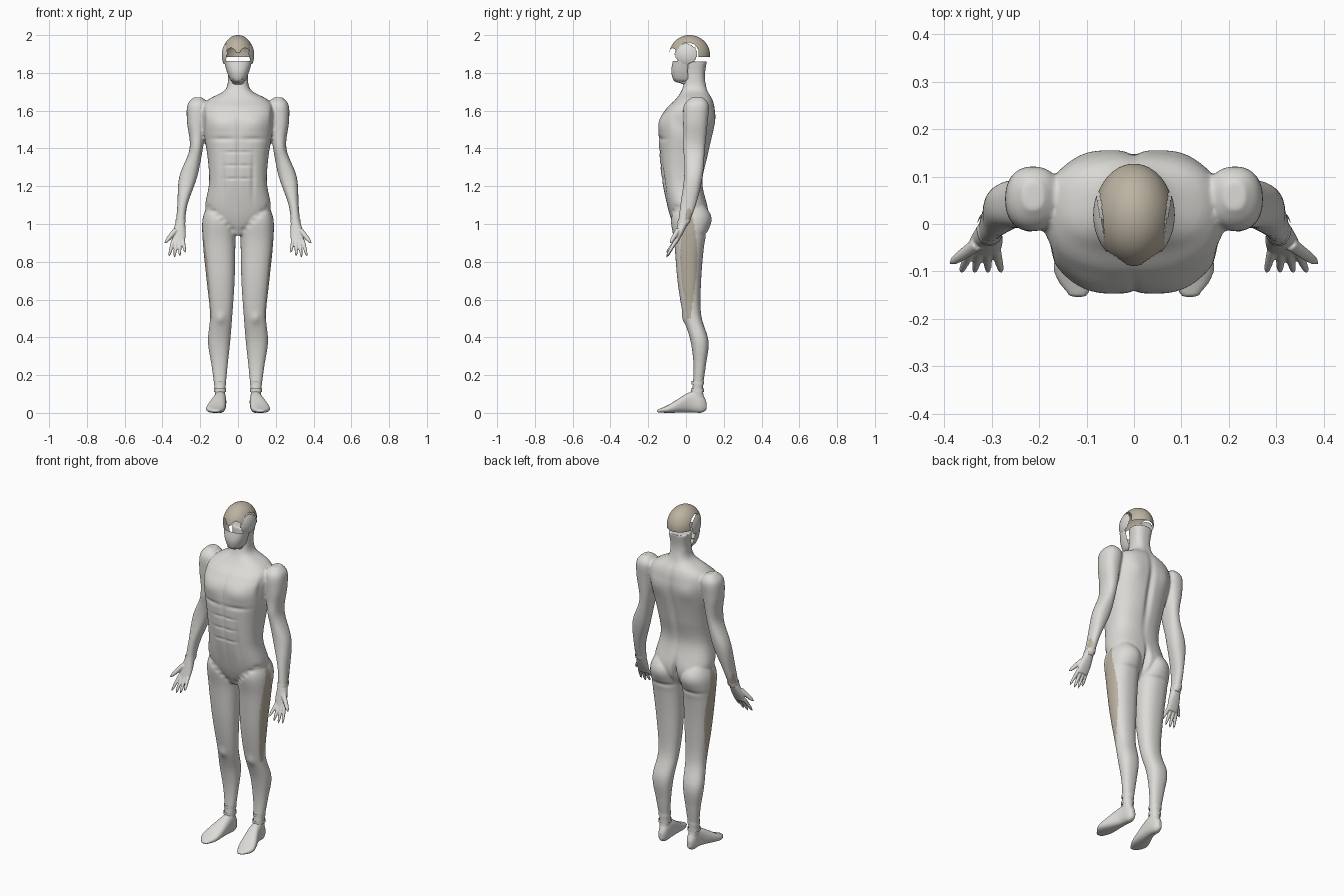
import bpy, bmesh, math
from mathutils import Vector

if "Cube" in bpy.data.objects:
    bpy.data.objects.remove(bpy.data.objects["Cube"])

tan = bpy.data.materials.new("tendon_tan")
tan.diffuse_color = (0.50, 0.45, 0.36, 1)
tan.use_nodes = True
tan.node_tree.nodes["Principled BSDF"].inputs["Base Color"].default_value = tan.diffuse_color
grey = bpy.data.materials.new("muscle_grey")
grey.diffuse_color = (0.72, 0.71, 0.68, 1)
grey.use_nodes = True
grey.node_tree.nodes["Principled BSDF"].inputs["Base Color"].default_value = grey.diffuse_color


def spline(rows, steps=6):
    """Catmull-Rom interpolation of section rows."""
    out = []
    for i in range(len(rows) - 1):
        p = [rows[max(i - 1, 0)], rows[i], rows[i + 1], rows[min(i + 2, len(rows) - 1)]]
        for k in range(steps):
            t = k / steps
            out.append([b + 0.5 * t * (c - a + t * (2 * a - 5 * b + 4 * c - d + t * (3 * b - a - 3 * c + d)))
                        for a, b, c, d in zip(*p)])
    return out + [list(rows[-1])]


def skin(bm, rings, cap=True):
    n = len(rings[0])
    for r, q in zip(rings, rings[1:]):
        for i in range(n):
            bm.faces.new((r[i], r[(i + 1) % n], q[(i + 1) % n], q[i]))
    if cap:
        bm.faces.new(rings[0])
        bm.faces.new(rings[-1])


def loft(bm, rows, side=1, axis="z", power=2.3, n=40, cap=True):
    """Rows are (t, x0, x1, b0, b1); superellipse rings run along z or y."""
    rings = []
    for t, x0, x1, b0, b1 in spline(rows):
        ring = []
        for i in range(n):
            c, s = math.cos(2 * math.pi * i / n), math.sin(2 * math.pi * i / n)
            x = (x0 + x1) / 2 + (x1 - x0) / 2 * math.copysign(abs(c) ** (2 / power), c)
            b = (b0 + b1) / 2 + (b1 - b0) / 2 * math.copysign(abs(s) ** (2 / power), s)
            ring.append(bm.verts.new((x * side, b, t) if axis == "z" else (x * side, t, b)))
        rings.append(ring)
    skin(bm, rings, cap)


def finger(bm, base, tip, r, n=10):
    """Round tapered finger from base to tip."""
    base, tip = Vector(base), Vector(tip)
    d = (tip - base).normalized()
    u = d.cross(Vector((0, 1, 0))).normalized()
    v = d.cross(u)
    rings = []
    for k in range(7):
        t = k / 6
        rad = r * (1 - .3 * t) * math.sqrt(1.02 - t ** 6)
        rings.append([bm.verts.new(base.lerp(tip, t) + rad * (u * math.cos(2 * math.pi * i / n)
                                                              + v * math.sin(2 * math.pi * i / n)))
                      for i in range(n)])
    skin(bm, rings)


def finish(name, bm, mat=grey):
    bmesh.ops.recalc_face_normals(bm, faces=bm.faces)
    me = bpy.data.meshes.new(name)
    bm.to_mesh(me)
    bm.free()
    me.materials.append(mat)
    ob = bpy.data.objects.new(name, me)
    bpy.context.collection.objects.link(ob)
    me.polygons.foreach_set("use_smooth", [True] * len(me.polygons))
    return ob


def fuse(ob, voxel, iters):
    """Voxel-merge overlapping parts and relax the seams."""
    m = ob.modifiers.new("merge", "REMESH")
    m.mode, m.voxel_size, m.use_smooth_shade = "VOXEL", voxel, True
    s = ob.modifiers.new("relax", "SMOOTH")
    s.factor, s.iterations = 0.5, iters
    me = bpy.data.meshes.new_from_object(ob.evaluated_get(bpy.context.evaluated_depsgraph_get()))
    ob.modifiers.clear()
    ob.data = me
    me.materials.clear()
    me.materials.append(grey)


# torso with neck (z, half width, front, back), then limbs
torso = [(.94, .03, -.04, .04), (1, .12, -.07, .1), (1.08, .173, -.095, .115), (1.22, .153, -.125, .087),
         (1.36, .162, -.14, .115), (1.53, .19, -.143, .152), (1.61, .19, -.105, .152), (1.66, .155, -.055, .14),
         (1.71, .068, -.022, .113), (1.78, .053, -.005, .1), (1.86, .062, 0, .11)]
arm = [(1.67, .19, .235, .03, .09), (1.63, .155, .268, -.01, .12), (1.54, .165, .27, -.015, .115),
       (1.4, .186, .256, -.01, .1), (1.25, .216, .311, -.01, .088), (1.1, .268, .321, -.03, .052),
       (.99, .281, .33, -.044, .01)]
leg = [(1.12, .06, .15, -.05, .08), (1.03, .015, .187, -.08, .126), (.9, .014, .186, -.062, .098),
       (.7, .018, .166, -.045, .08), (.52, .03, .148, -.016, .08), (.38, .041, .159, .024, .119),
       (.25, .055, .14, .04, .105), (.13, .066, .124, .034, .09), (.06, .07, .12, .02, .1)]
foot = [(.108, .08, .106, .015, .06), (.08, .066, .12, 0, .105), (.02, .062, .13, .003, .11),
        (-.09, .07, .17, 0, .044), (-.155, .1, .135, .003, .016)]
bm = bmesh.new()
loft(bm, [(z, -w, w, f, b) for z, w, f, b in torso], power=2.5, n=48)
for s in (1, -1):
    loft(bm, arm, s)
    loft(bm, leg, s)
    loft(bm, foot, s, axis="y", power=2.5)
body = finish("body", bm)
fuse(body, 0.006, 4)

# muscle forms and grooves: centre, radii, height (mirrored across x)
forms = [((.085, -.13, 1.53), (.06, .05, .045), .008), ((.08, -.14, 1.45), (.07, .05, .012), -.006),
         ((0, -.14, 1.37), (.01, .06, .2), -.007), ((.08, -.12, 1.24), (.012, .05, .11), -.006),
         ((0, .15, 1.42), (.018, .07, .2), -.015), ((.1, .15, 1.55), (.05, .05, .06), .007),
         ((.09, .12, 1.03), (.05, .05, .06), .01), ((0, .11, 1.02), (.013, .06, .07), -.03),
         ((.09, .1, .945), (.07, .05, .012), -.006), ((.092, -.01, .5), (.022, .03, .03), .008),
         ((.22, -.01, 1.41), (.025, .04, .05), .006), ((.183, -.04, 1.55), (.012, .07, .06), -.01)]
forms += [((.03, -.13, 1.24 + .07 * i), (.04, .05, .007), -.004) for i in range(3)]
forms += [((.16 - .026 * i, -.07, 1.09 - .024 * i), (.015, .05, .012), -.004) for i in range(6)]
verts = body.data.vertices
moved = []
for v in verts:
    x, y, z = abs(v.co.x), v.co.y, v.co.z
    h = 0.0
    for (cx, cy, cz), (rx, ry, rz), amp in forms:
        q = ((x - cx) / rx) ** 2 + ((y - cy) / ry) ** 2 + ((z - cz) / rz) ** 2
        if q < 6:
            h += amp * math.exp(-q)
    moved.append(v.co + v.normal * h)
for v, co in zip(verts, moved):
    v.co = co
# tan tendon strip on the outer thighs
body.data.materials.append(tan)
for p in body.data.polygons:
    c = p.center
    if .5 < c.z < 1.08 and abs(c.x) > .12 and p.normal.x * c.x > 0 and abs(p.normal.x) > .5:
        if abs(c.y - .015) < .01 + .035 * math.sin(math.pi * ((c.z - .5) / .58) ** 1.2):
            p.material_index = 1
body.data.update()

# hands: palm, four fanned fingers, thumb
palm = [(1.02, .281, .327, -.04, .018), (.95, .277, .346, -.056, -.016), (.895, .283, .352, -.07, -.046)]
for s, label in ((1, "left"), (-1, "right")):
    bm = bmesh.new()
    loft(bm, palm, s)
    for i in range(4):
        finger(bm, (s * (.291 + .0177 * i), -.055, .91),
               (s * (.279 + .029 * i), -.104, .82 + .007 * (i - 2) ** 2), .0105)
    finger(bm, (s * .33, -.042, .968), (s * .389, -.084, .897), .0145)
    fuse(finish(label + "_hand", bm), .0035, 2)

# wrist and ankle bands
bm = bmesh.new()
for s in (1, -1):
    loft(bm, [(1.025, .277, .331, -.042, .027), (1.005, .277, .332, -.046, .02)], s, cap=False)
    for z in (.11, .15):
        loft(bm, [(z + d, .063, .128, .1 * z + .015, .095) for d in (0, .018)], s, cap=False)
finish("wrist_and_ankle_bands", bm)


def skull_patch(name, size, keep, mat):
    bm = bmesh.new()
    bmesh.ops.create_uvsphere(bm, u_segments=96, v_segments=64, radius=1)
    for v in bm.verts:
        v.co = Vector((v.co.x * size[0], .019 + v.co.y * size[1], 1.895 + v.co.z * size[2]))
    drop = [f for f in bm.faces if not keep(f.calc_center_median())]
    bmesh.ops.delete(bm, geom=drop, context="FACES")
    finish(name, bm, mat)


# scalp: brow arches in front, side openings, low at the back
def scalp(c):
    if c.y < -.035:
        return c.z > 1.905 + .028 * max(0, 1 - ((abs(c.x) - .037) / .027) ** 2)
    if c.y < .065:
        return c.z > 1.90 + .06 * math.sqrt(max(0, 1 - ((c.y - .01) / .058) ** 2))
    return c.z > 1.885


skull_patch("scalp", (.084, .108, .105), scalp, tan)
# temple muscles inside the side openings
skull_patch("temple_muscles", (.086, .105, .1),
            lambda c: abs(c.x) > .04 and (c.y / .058) ** 2 + ((c.z - 1.9) / .054) ** 2 < 1, grey)

# lower face shell, open at the back and top
face = [(1.75, .022, -.05), (1.765, .042, -.068), (1.81, .06, -.078), (1.862, .074, -.07)]
bm = bmesh.new()
loft(bm, [(z, -w, w, f, .055) for z, w, f in face], n=48, cap=False)
bmesh.ops.delete(bm, geom=[f for f in bm.faces if f.calc_center_median().y > .012], context="FACES")
finish("lower_face", bm)
# floor of the jaw down to the throat
bm = bmesh.new()
loft(bm, [(.03, -.035, .035, 1.72, 1.775), (-.065, -.026, .026, 1.76, 1.77)], axis="y", n=24)
finish("jaw_floor", bm)
